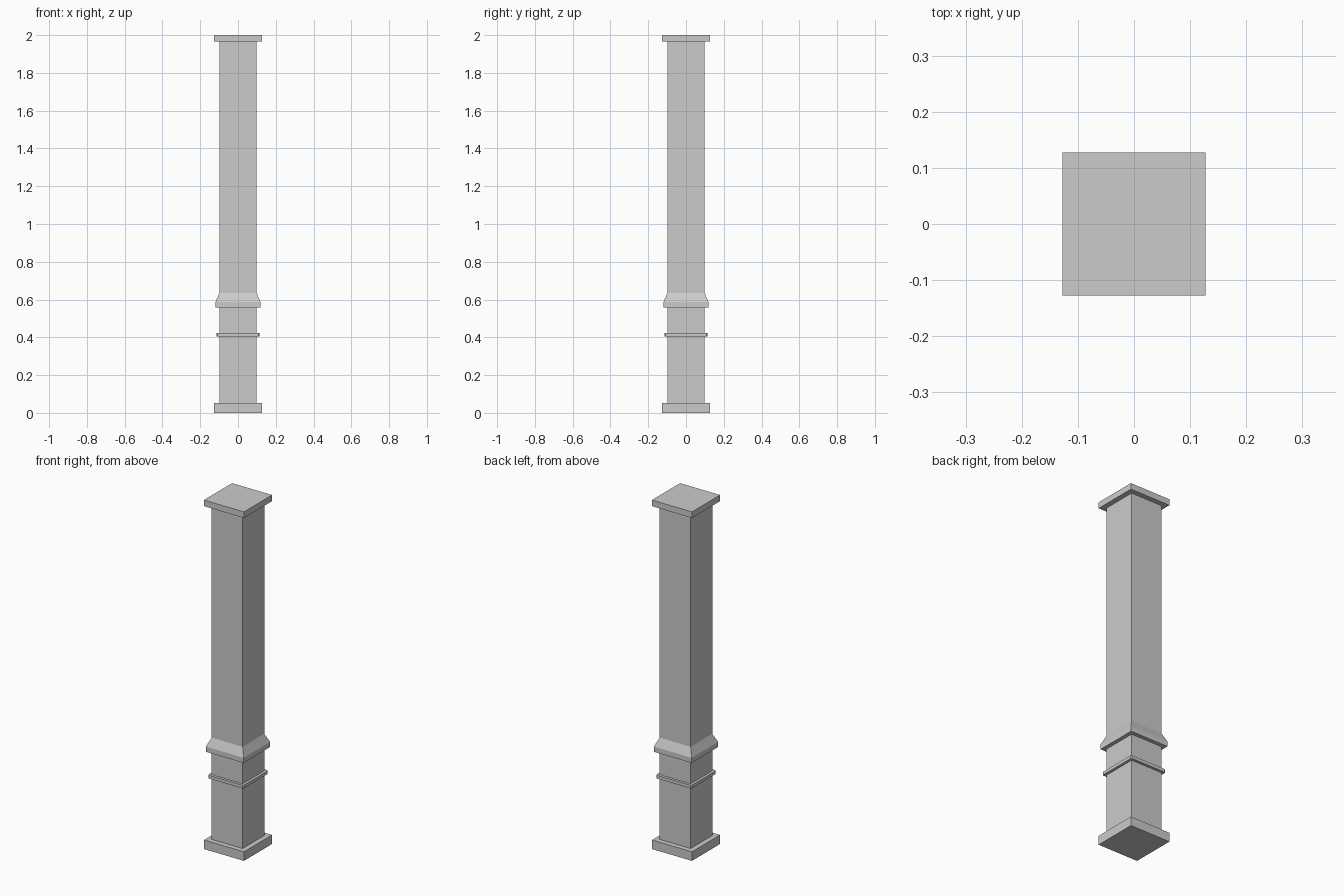
import bpy, bmesh

if "Cube" in bpy.data.objects:
    bpy.data.objects.remove(bpy.data.objects["Cube"])


def square_stack(name, profile):
    """Stack square rings (half width, height) into a closed solid."""
    bm = bmesh.new()
    rings = [[bm.verts.new((sx * h, sy * h, z))
              for sx, sy in ((-1, -1), (1, -1), (1, 1), (-1, 1))]
             for h, z in profile]
    for a, b in zip(rings, rings[1:]):
        for i in range(4):
            j = (i + 1) % 4
            bm.faces.new((a[i], a[j], b[j], b[i]))
    bm.faces.new(rings[0][::-1])
    bm.faces.new(rings[-1])
    mesh = bpy.data.meshes.new(name)
    bm.to_mesh(mesh)
    bm.free()
    obj = bpy.data.objects.new(name, mesh)
    bpy.context.collection.objects.link(obj)
    return obj


# Plinth, shaft and cap
square_stack("base_plinth", [(0.127, 0), (0.127, 0.052)])
square_stack("shaft", [(0.098, 0.052), (0.098, 1.965)])
square_stack("top_cap", [(0.127, 1.965), (0.127, 2.0)])

# Thin trim band, its upright corners slightly cut
band = square_stack("trim_band", [(0.113, 0.405), (0.113, 0.423)])
bm = bmesh.new()
bm.from_mesh(band.data)
upright = [e for e in bm.edges
           if abs(e.verts[0].co.z - e.verts[1].co.z) > 0.01]
bmesh.ops.bevel(bm, geom=upright, offset=0.005, segments=1, affect='EDGES')
bm.to_mesh(band.data)
bm.free()

# Sloped collar
square_stack("sloped_collar", [(0.120, 0.557), (0.120, 0.586), (0.098, 0.635)])
